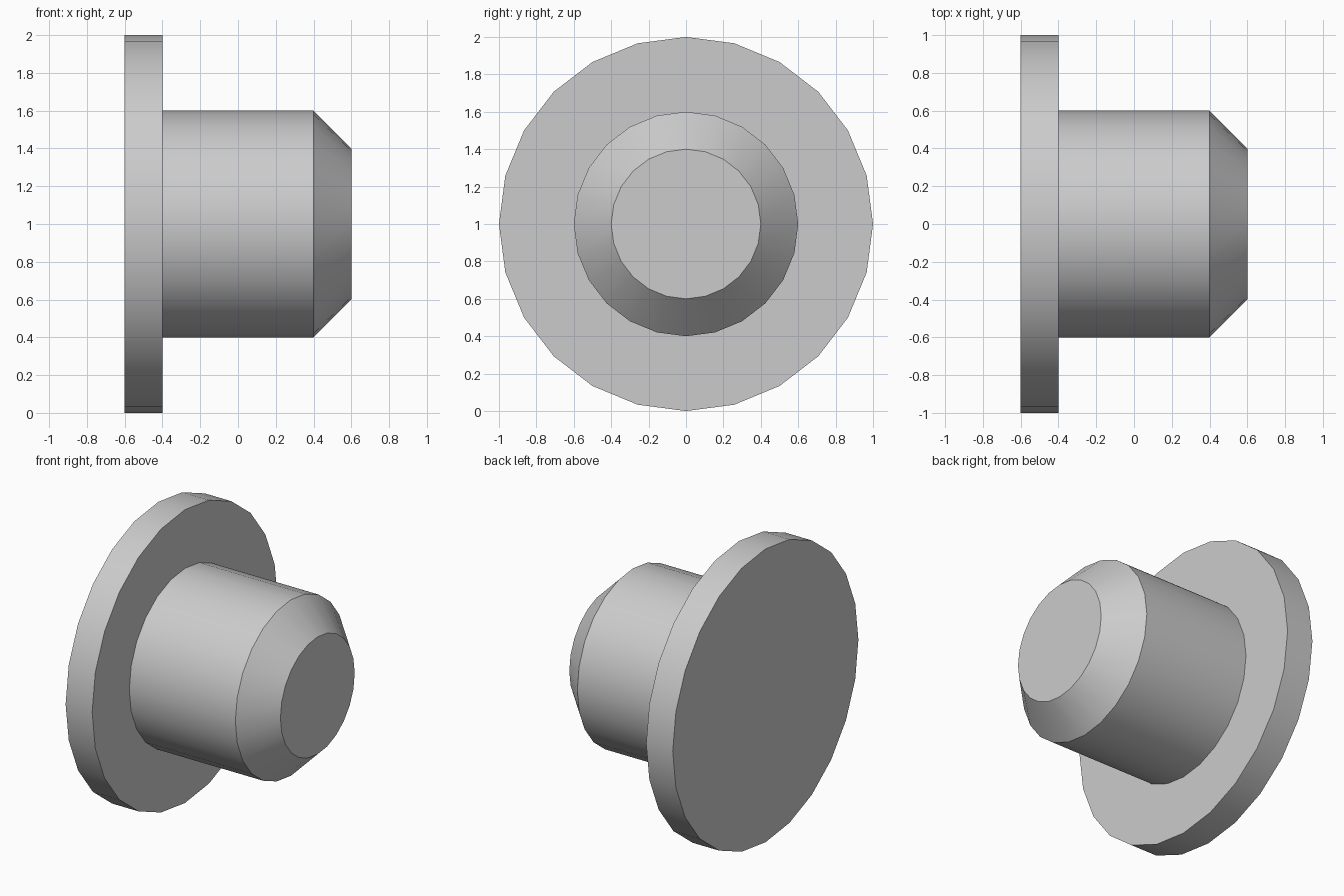
import bpy
import bmesh
from math import cos, sin, radians, tau

cube = bpy.data.objects.get("Cube")
if cube:
    bpy.data.objects.remove(cube, do_unlink=True)

SIDES = 24
CENTRE_Z = 1.0

# Plain grey
grey = bpy.data.materials.new("light_grey")
grey.use_nodes = True
colour = (0.6, 0.6, 0.6, 1)
grey.diffuse_color = colour
grey.node_tree.nodes["Principled BSDF"].inputs["Base Color"].default_value = colour


def lathe_x(name, profile):
    """Revolve (x, radius) points around the x axis and cap both ends."""
    bm = bmesh.new()
    rings = []
    for x, r in profile:
        rings.append([bm.verts.new((x, r * sin(tau * i / SIDES),
                                    r * cos(tau * i / SIDES)))
                      for i in range(SIDES)])
    for a, b in zip(rings, rings[1:]):
        for i in range(SIDES):
            j = (i + 1) % SIDES
            bm.faces.new((a[i], a[j], b[j], b[i]))
    bm.faces.new(rings[0])
    bm.faces.new(rings[-1])
    bmesh.ops.recalc_face_normals(bm, faces=bm.faces)
    mesh = bpy.data.meshes.new(name)
    bm.to_mesh(mesh)
    bm.free()
    mesh.materials.append(grey)
    obj = bpy.data.objects.new(name, mesh)
    obj.location.z = CENTRE_Z
    bpy.context.collection.objects.link(obj)
    bpy.ops.object.select_all(action='DESELECT')
    obj.select_set(True)
    bpy.context.view_layer.objects.active = obj
    bpy.ops.object.shade_smooth_by_angle(angle=radians(30))
    return obj


# Wide flange, cylindrical stem and chamfered tip in one solid
lathe_x("flanged_plug", [(-0.6, 1.0), (-0.4, 1.0), (-0.4, 0.6),
                         (0.4, 0.6), (0.6, 0.4)])
